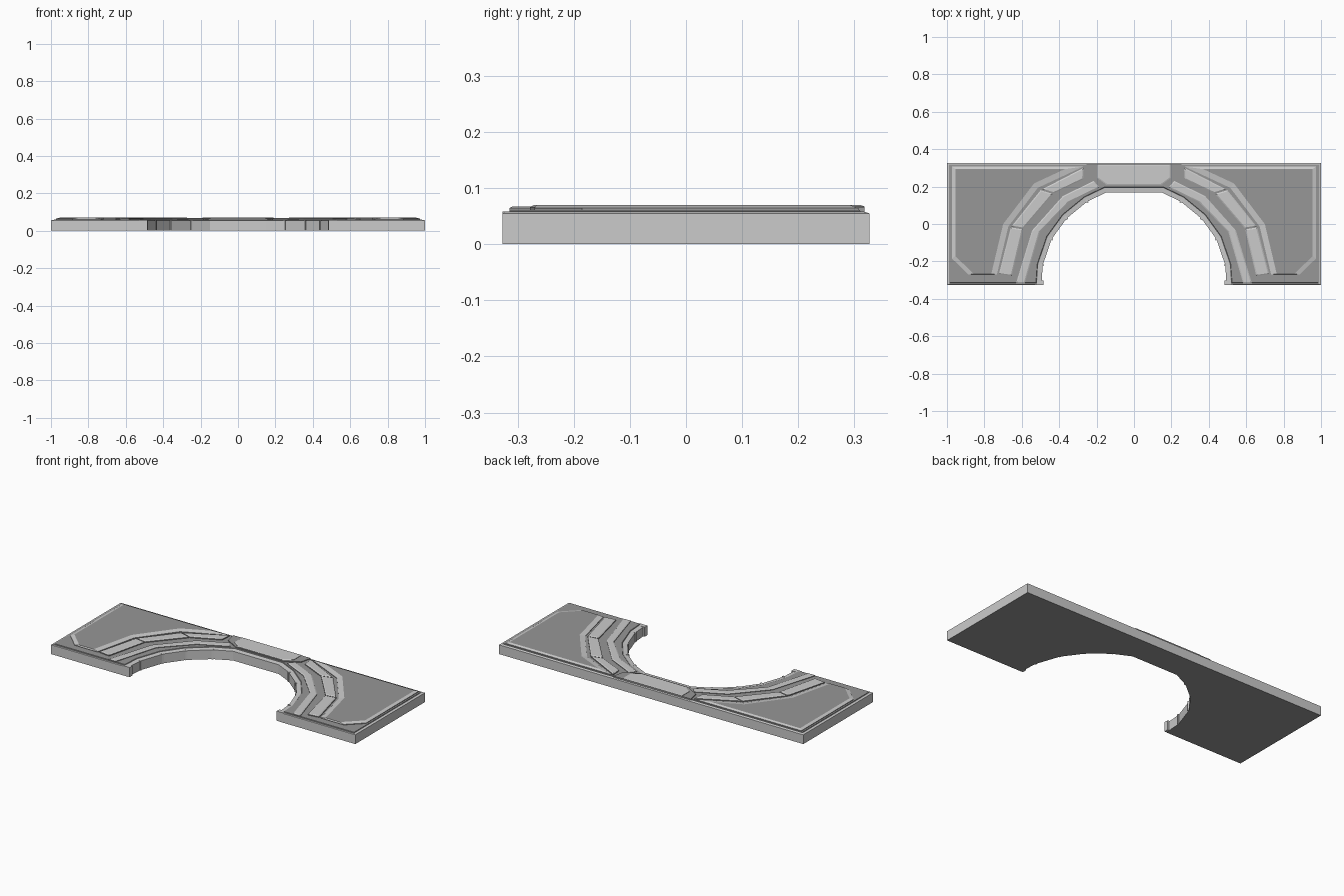
import bpy, bmesh, math
from mathutils import Vector

if "Cube" in bpy.data.objects:
    bpy.data.objects.remove(bpy.data.objects["Cube"])


def material(name, v):
    m = bpy.data.materials.new(name)
    m.diffuse_color = (v, v, v, 1)
    m.use_nodes = True
    m.node_tree.nodes["Principled BSDF"].inputs["Base Color"].default_value = m.diffuse_color
    return m


LIGHT, DARK = material("light_grey", 0.8), material("dark_grey", 0.31)


def inset(pts, dists):
    """Mitred inward offset of a CCW polygon, one distance per edge."""
    n = len(pts)
    if not isinstance(dists, (list, tuple)):
        dists = [dists] * n
    out = []
    for i in range(n):
        p = Vector(pts[i])
        d0 = (p - Vector(pts[i - 1])).normalized()
        d1 = (Vector(pts[(i + 1) % n]) - p).normalized()
        n0, n1 = Vector((-d0.y, d0.x)), Vector((-d1.y, d1.x))
        a, b = dists[i - 1], dists[i]
        det = n0.x * n1.y - n0.y * n1.x
        if abs(det) < 1e-4:
            out.append(p + n0 * a)
        else:
            out.append(p + Vector(((a * n1.y - b * n0.y) / det,
                                   (n0.x * b - n1.x * a) / det)))
    return out


def stack(name, pts, layers, mirror=False, dark=()):
    """Solid of stacked insets, layers = (inset, z).
    dark lists the dark levels: -1 bottom cap, 0.. side rings, last = top cap."""
    area = sum(pts[i - 1][0] * pts[i][1] - pts[i][0] * pts[i - 1][1] for i in range(len(pts)))
    if area < 0:
        pts = pts[::-1]
    bm = bmesh.new()
    rings = [[bm.verts.new((q[0], q[1], z)) for q in inset(pts, d)] for d, z in layers]
    n = len(pts)

    def face(vs, level):
        bm.faces.new(vs).material_index = int(level in dark)

    face(rings[0][::-1], -1)
    for k, (lo, hi) in enumerate(zip(rings, rings[1:])):
        for i in range(n):
            j = (i + 1) % n
            face((lo[i], lo[j], hi[j], hi[i]), k)
    face(rings[-1], len(rings) - 1)
    bm.normal_update()
    me = bpy.data.meshes.new(name)
    bm.to_mesh(me)
    bm.free()
    me.materials.append(LIGHT)
    me.materials.append(DARK)
    ob = bpy.data.objects.new(name, me)
    bpy.context.collection.objects.link(ob)
    if mirror:
        ob.modifiers.new("Mirror", 'MIRROR')
    return ob


# base slab with faceted arch opening, light chamfers, dark top and underside
arch = [(0.495, -0.327), (0.488, -0.22), (0.44, -0.08), (0.36, 0.03), (0.25, 0.12), (0.15, 0.168)]
left = [(-x, y) for x, y in arch]
outline = [(1, 0.327), (-1, 0.327), (-1, -0.327)] + left + arch[::-1] + [(1, -0.327)]
n_arch = 2 * len(arch) - 1


def edge_dists(rim, lip, front):
    return [rim, rim, front] + [lip] * n_arch + [front, rim]


stack("base_slab", outline, [(0, 0), (0, 0.055),
                             (edge_dists(0.010, 0.024, 0.004), 0.058),
                             (edge_dists(0.016, 0.028, 0.012), 0.058),
                             (edge_dists(0.017, 0.030, 0.013), 0.061)],
      dark=(-1, 2, 3, 4))

# small ribs at the arch joints and feet at the arch ends
for (x, y) in arch[1:5]:
    c = Vector((x, y))
    u = (Vector((0, -0.33)) - c).normalized() * 0.006
    t = Vector((-u.y, u.x)).normalized() * 0.005
    stack("arch_rib", [tuple(c + u + t), tuple(c - u * 2 + t), tuple(c - u * 2 - t), tuple(c + u - t)],
          [(0, 0.001), (0, 0.057)], True)
stack("arch_foot", [(0.483, -0.327), (0.53, -0.327), (0.53, -0.302), (0.483, -0.302)],
      [(0, 0.001), (0, 0.058)], True)

# corner panels: dark field with light sloped rim
panel = [(0.973, 0.307), (0.27, 0.307), (0.515, 0.193), (0.672, -0.014),
         (0.733, -0.27), (0.885, -0.27), (0.973, -0.185)]
rim = [0.014, 0.03, 0.03, 0.03, 0.003, 0.022, 0.018]
stack("corner_panel", panel, [(0, 0.05), (0, 0.0645), (rim, 0.0695)], True, dark=(0, 2))

# outer arch band, split into separate bevelled light blocks
outer = [(0.265, 0.305), (0.50, 0.183), (0.66, -0.016), (0.725, -0.27)]
inner = [(0.27, 0.238), (0.43, 0.162), (0.592, -0.027), (0.652, -0.28)]
for i in range(3):
    quad = [outer[i], outer[i + 1], inner[i + 1], inner[i]]
    stack("outer_arch_block", inset(quad[::-1], 0.002),
          [(0, 0.05), (0, 0.0665), (0.006, 0.07)], True, dark=(0,))

# inner arch band, one continuous mitred strip
band = [(0.215, 0.23), (0.38, 0.15), (0.545, -0.035), (0.63, -0.315),
        (0.583, -0.315), (0.505, -0.045), (0.35, 0.115), (0.185, 0.195)]
stack("inner_arch_band", band, [(0, 0.05), (0, 0.0645), (0.006, 0.0675)], True, dark=(0,))

# dark keystone frame and light raised keystone at the crown
frame = [(0.255, 0.318), (-0.255, 0.318), (-0.24, 0.25), (-0.155, 0.203), (0.155, 0.203), (0.24, 0.25)]
stack("keystone_frame", frame, [(0, 0.05), (0, 0.0655)], dark=(0, 1))
key = [(0.195, 0.318), (-0.195, 0.318), (-0.195, 0.245), (-0.145, 0.208), (0.145, 0.208), (0.195, 0.245)]
stack("keystone", key, [(0, 0.055), (0, 0.0675), (0.006, 0.0695)], dark=(0,))
